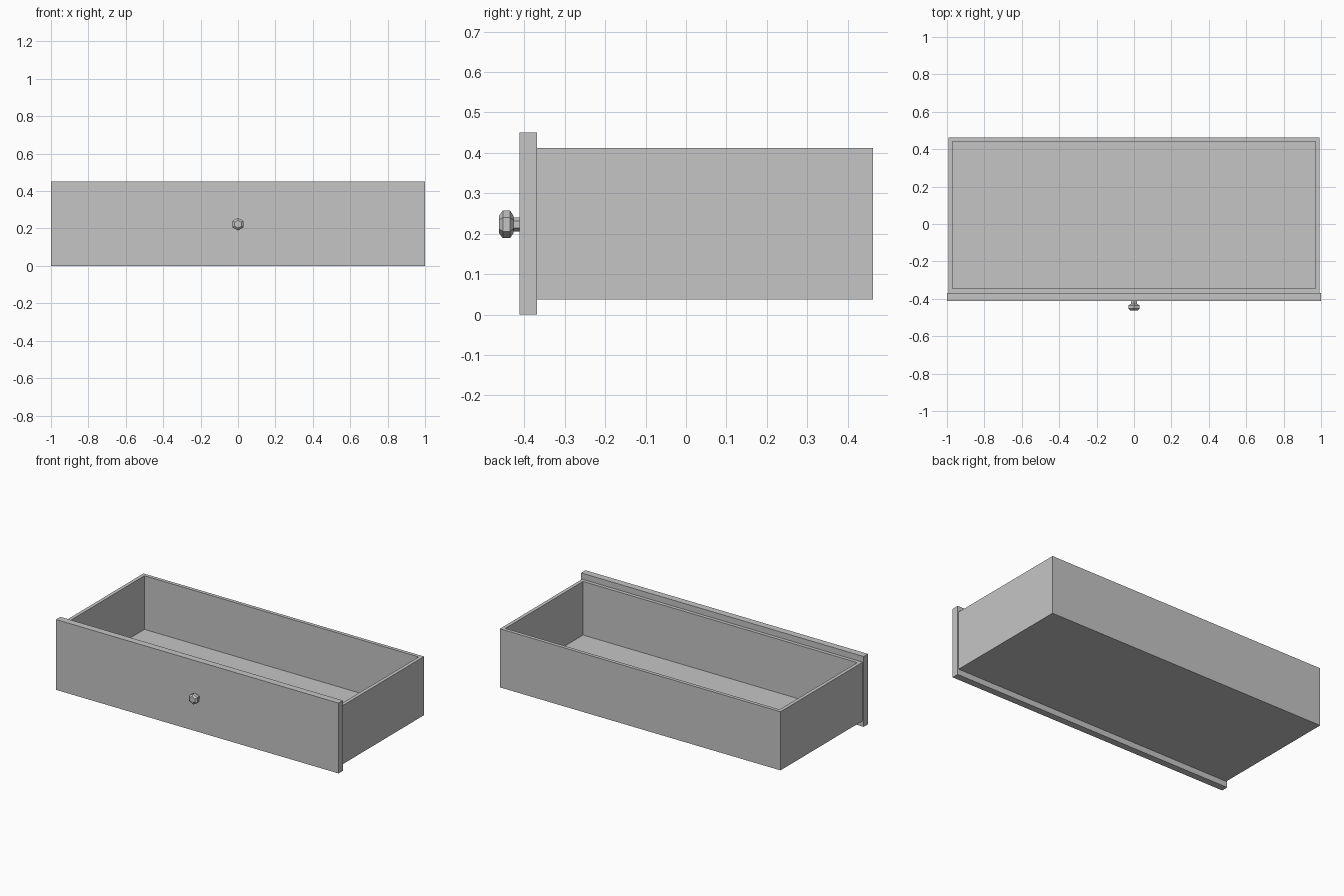
import bpy
import bmesh
from math import pi
from mathutils import Matrix, Vector

cube = bpy.data.objects.get("Cube")
if cube:
    bpy.data.objects.remove(cube, do_unlink=True)

grey = bpy.data.materials.new("plain_grey")
grey.use_nodes = True
grey.diffuse_color = (0.56, 0.56, 0.56, 1)
grey.node_tree.nodes["Principled BSDF"].inputs["Base Color"].default_value = grey.diffuse_color


def add_object(name, bm):
    bmesh.ops.recalc_face_normals(bm, faces=bm.faces)
    mesh = bpy.data.meshes.new(name)
    bm.to_mesh(mesh)
    bm.free()
    mesh.materials.append(grey)
    obj = bpy.data.objects.new(name, mesh)
    bpy.context.collection.objects.link(obj)
    return obj


def box(low, high):
    low, high = Vector(low), Vector(high)
    bm = bmesh.new()
    place = Matrix.Translation((low + high) / 2) @ Matrix.Diagonal((high - low).to_4d())
    bmesh.ops.create_cube(bm, size=1, matrix=place)
    return bm


# Open tray: inset the top face by the wall thickness, then sink it to the floor
wall = 0.032
bm = box((-0.993, -0.368, 0.037), (0.993, 0.463, 0.412))
bm.normal_update()
top = max(bm.faces, key=lambda f: f.calc_center_median().z)
bmesh.ops.inset_region(bm, faces=[top], thickness=wall)
sunk = bmesh.ops.extrude_face_region(bm, geom=[top])
verts = [v for v in sunk["geom"] if isinstance(v, bmesh.types.BMVert)]
bmesh.ops.translate(bm, verts=verts, vec=(0, 0, wall - 0.375))
if top.is_valid:
    bmesh.ops.delete(bm, geom=[top], context="FACES_ONLY")
add_object("drawer_tray", bm)

# Overhanging front panel
add_object("front_panel", box((-1, -0.412, 0), (1, -0.368, 0.45)))

# Six-sided knob and stem, turned around the y axis: (y, radius)
profile = [(-0.405, 0.017), (-0.427, 0.017), (-0.427, 0.022),
           (-0.435, 0.034), (-0.453, 0.034), (-0.463, 0.021)]
bm = bmesh.new()
rings = []
for y, radius in profile:
    ring = []
    for i in range(6):
        offset = Matrix.Rotation(i * pi / 3, 3, "Y") @ Vector((0, 0, radius))
        ring.append(bm.verts.new(offset + Vector((0, y, 0.223))))
    rings.append(ring)
for a, b in zip(rings, rings[1:]):
    for i in range(6):
        j = (i + 1) % 6
        bm.faces.new((a[i], a[j], b[j], b[i]))
bm.faces.new(rings[0])
bm.faces.new(rings[-1])
add_object("knob", bm)
